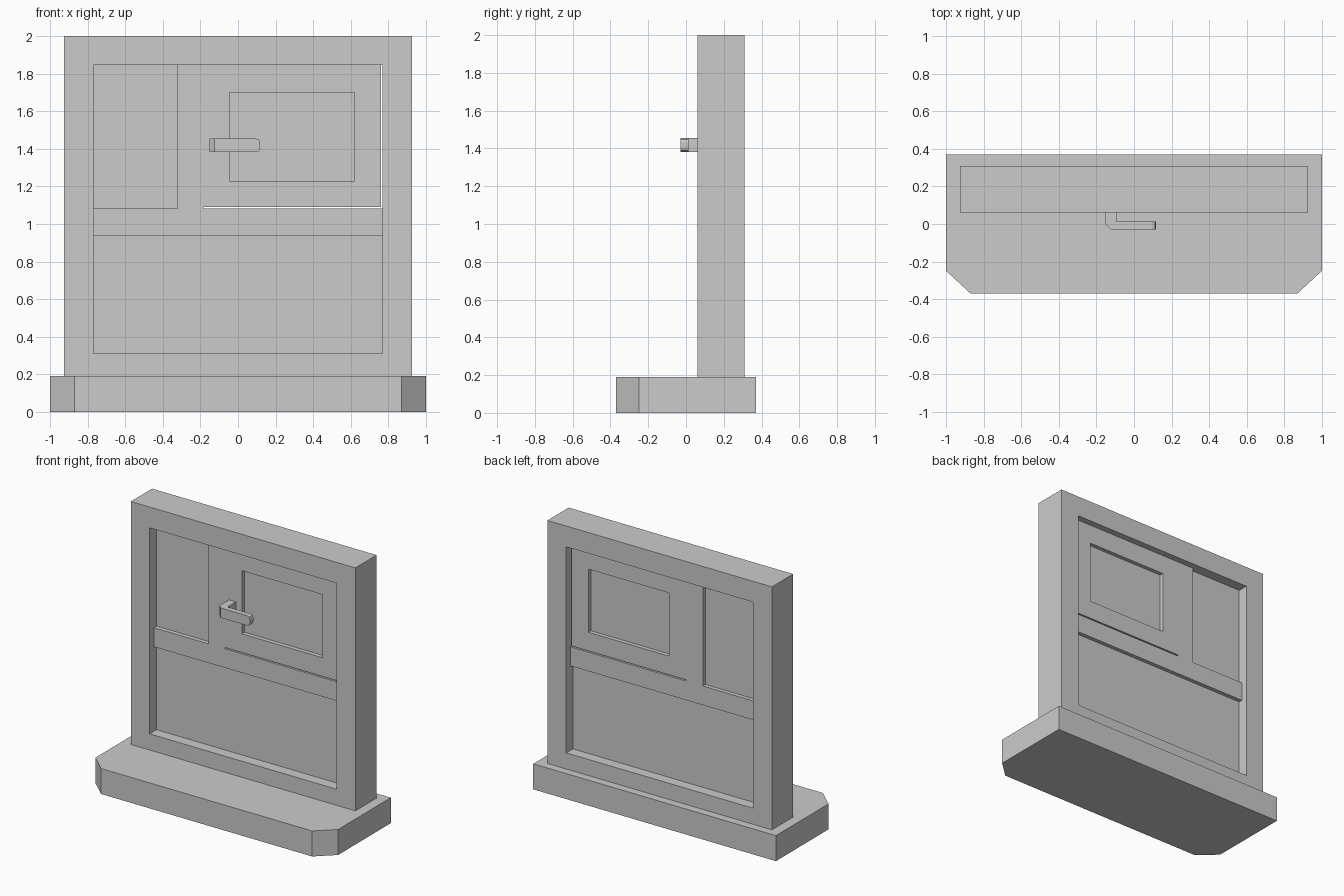
import bpy, bmesh

if "Cube" in bpy.data.objects:
    bpy.data.objects.remove(bpy.data.objects["Cube"])


def finish(name, bm):
    bmesh.ops.recalc_face_normals(bm, faces=bm.faces[:])
    me = bpy.data.meshes.new(name)
    bm.to_mesh(me)
    bm.free()
    ob = bpy.data.objects.new(name, me)
    bpy.context.collection.objects.link(ob)
    return ob


def extrude_plan(pts, z0, z1):
    """Extrude an (x, y) outline upward."""
    bm = bmesh.new()
    face = bm.faces.new([bm.verts.new((x, y, z0)) for x, y in pts])
    out = bmesh.ops.extrude_face_region(bm, geom=[face])
    new = [v for v in out["geom"] if isinstance(v, bmesh.types.BMVert)]
    bmesh.ops.translate(bm, verts=new, vec=(0, 0, z1 - z0))
    return bm


def box(name, x0, x1, y0, y1, z0, z1):
    return finish(name, extrude_plan([(x0, y0), (x1, y0), (x1, y1), (x0, y1)], z0, z1))


def ring(name, outer, inner, y0, y1):
    """Rectangular frame; outer and inner are (x0, x1, z0, z1)."""
    bm = bmesh.new()
    loops = []
    for rect, y in ((outer, y0), (inner, y0), (inner, y1), (outer, y1)):
        x0, x1, z0, z1 = rect
        loops.append([bm.verts.new((x, y, z)) for x, z in
                      ((x0, z0), (x1, z0), (x1, z1), (x0, z1))])
    for k in range(4):
        a, b = loops[k], loops[(k + 1) % 4]
        for i in range(4):
            j = (i + 1) % 4
            bm.faces.new((a[i], a[j], b[j], b[i]))
    return finish(name, bm)


# depths shared by the parts
FRAME_Y = (0.06, 0.31)
BAR_Y = (0.11, 0.262)
GLASS_Y = (0.142, 0.232)

# sill with chamfered front corners
finish("sill", extrude_plan([(-1, 0.37), (-1, -0.25), (-0.87, -0.37),
                             (0.87, -0.37), (1, -0.25), (1, 0.37)], 0, 0.19))

# outer frame
ring("outer_frame", (-0.925, 0.925, 0.19, 2.0), (-0.77, 0.77, 0.31, 1.845), *FRAME_Y)

# dividing bars
box("cross_rail", -0.77, 0.77, *BAR_Y, 0.94, 1.082)
box("mullion", -0.322, -0.183, *BAR_Y, 1.082, 1.845)

# opening sash, with a thin gap at its right and lower edges
ring("sash", (-0.183, 0.76, 1.091, 1.845), (-0.045, 0.62, 1.23, 1.70), *BAR_Y)

# panes
box("lower_pane", -0.77, 0.77, *GLASS_Y, 0.31, 0.94)
box("left_pane", -0.77, -0.322, *GLASS_Y, 1.082, 1.845)
box("sash_pane", -0.045, 0.62, *GLASS_Y, 1.23, 1.70)

# L-shaped handle with a rounded tip
bm = extrude_plan([(-0.152, 0.11), (-0.152, 0.0), (-0.124, -0.028), (0.118, -0.028),
                   (0.118, 0.012), (-0.094, 0.012), (-0.094, 0.11)], 1.382, 1.455)
tip = [e for e in bm.edges if all(v.co.x > 0.1 for v in e.verts)
       and abs(e.verts[0].co.y - e.verts[1].co.y) > 0.01]
bmesh.ops.bevel(bm, geom=tip, offset=0.022, segments=2, profile=0.5, affect='EDGES')
finish("handle", bm)
